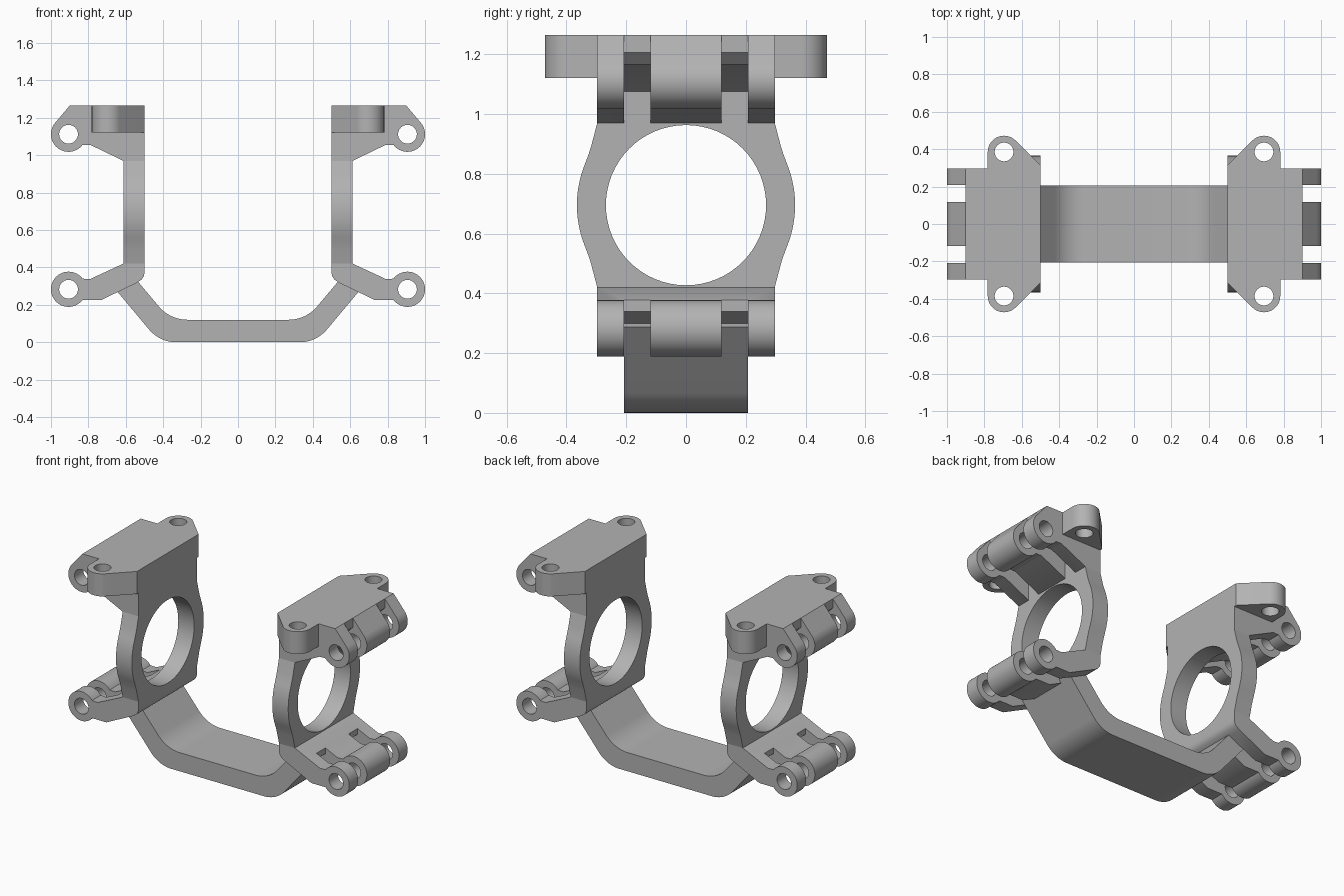
import bpy, bmesh
from math import radians, cos, sin
from mathutils import Vector

default = bpy.data.objects.get("Cube")
if default:
    bpy.data.objects.remove(default, do_unlink=True)

grey = bpy.data.materials.new("plain grey")
grey.use_nodes = True
GREY = (0.45, 0.45, 0.45, 1)
grey.diffuse_color = GREY
grey.node_tree.nodes["Principled BSDF"].inputs["Base Color"].default_value = GREY

# How a flat outline (a, b) at depth d maps to space, by extrusion axis
PLACE = {
    "x": lambda a, b, d: (d, a, b),
    "y": lambda a, b, d: (a, d, b),
    "z": lambda a, b, d: (a, b, d),
}


def arc(cx, cy, r, start, end, steps=24):
    angles = [radians(start + (end - start) * i / steps) for i in range(steps + 1)]
    return [(cx + r * cos(t), cy + r * sin(t)) for t in angles]


def circle(cx, cy, r):
    return arc(cx, cy, r, 0, 360, 64)[:-1]


def prism(name, outline, axis, lo, hi):
    bm = bmesh.new()
    place = PLACE[axis]
    face = bm.faces.new([bm.verts.new(place(a, b, lo)) for a, b in outline])
    ext = bmesh.ops.extrude_face_region(bm, geom=[face])
    verts = [g for g in ext["geom"] if isinstance(g, bmesh.types.BMVert)]
    bmesh.ops.translate(bm, verts=verts, vec=Vector(place(0, 0, hi - lo)))
    bmesh.ops.recalc_face_normals(bm, faces=bm.faces)
    mesh = bpy.data.meshes.new(name)
    bm.to_mesh(mesh)
    bm.free()
    obj = bpy.data.objects.new(name, mesh)
    bpy.context.collection.objects.link(obj)
    mesh.materials.append(grey)
    return obj


def activate(obj):
    bpy.ops.object.select_all(action="DESELECT")
    obj.select_set(True)
    bpy.context.view_layer.objects.active = obj


def cut(obj, outline, axis, lo, hi):
    cutter = prism("cutter", outline, axis, lo, hi)
    cutter.hide_render = True
    activate(obj)
    mod = obj.modifiers.new("cut", "BOOLEAN")
    mod.operation = "DIFFERENCE"
    mod.solver = "EXACT"
    mod.object = cutter
    bpy.ops.object.modifier_apply(modifier=mod.name)
    bpy.data.objects.remove(cutter, do_unlink=True)


def finish(obj, *axes):
    activate(obj)
    if axes:
        mod = obj.modifiers.new("mirror", "MIRROR")
        mod.use_axis = ["x" in axes, "y" in axes, False]
        mod.use_mirror_merge = False
        bpy.ops.object.modifier_apply(modifier=mod.name)
    bpy.ops.object.shade_smooth_by_angle(angle=radians(30))


IN, OUT, HALF = 0.5, 0.613, 0.297   # plate faces and half width
PIN_X, PIN_R, BORE = 0.906, 0.094, 0.05
UP_Z, LOW_Z, RING_Z = 1.112, 0.283, 0.695
SLOT = (0.118, 0.208)


def hinge(name, outline, slot, pin_z):
    obj = prism(name, outline, "y", -HALF, HALF)
    for side in (-1, 1):
        lo, hi = sorted(side * s for s in SLOT)
        cut(obj, slot, "y", lo, hi)
    cut(obj, circle(PIN_X, pin_z, BORE), "y", -1, 1)
    finish(obj, "x")


# Upper hinge block with two slots between its three knuckles
hinge("upper_hinge",
      [(IN, 1.265), (0.9, 1.265)] + arc(PIN_X, UP_Z, PIN_R, 40, -143, 40)
      + [(0.79, 1.055), (OUT, 0.97), (IN, 0.97)],
      [(OUT, 0.9), (OUT, 1.075), (0.8, 1.165), (0.86, 1.165), (0.9, 1.205),
       (0.9, 1.4), (1.1, 1.4), (1.1, 0.9)], UP_Z)

# Lower hinge arm
hinge("lower_hinge",
      [(IN, 0.42), (OUT, 0.42), (0.79, 0.338)] + arc(PIN_X, LOW_Z, PIN_R, 143, -143, 56)
      + [(0.73, 0.226), (0.54, 0.318), (0.515, 0.335), (0.503, 0.353), (IN, 0.375)],
      [(0.705, 0.5), (0.705, 0.34), (0.62, 0.29), (0.62, 0.1), (1.1, 0.1), (1.1, 0.5)],
      LOW_Z)

# Upright ring plate with bulged flanks
flank = [(HALF, 0.42), (0.318, 0.5), (0.326, 0.525)] + arc(0, RING_Z, 0.365, -22, 22) \
    + [(0.326, 0.865), (0.318, 0.89), (HALF, 0.97)]
ring = prism("ring_plate", flank + [(-y, z) for y, z in reversed(flank)], "x", IN, OUT)
cut(ring, circle(0, RING_Z, 0.268), "x", 0.4, 0.7)
finish(ring, "x")

# Bolt ears on the top plate
ear = prism("bolt_ear", [(0.782, HALF), (IN, HALF), (IN, 0.313)]
            + arc(0.695, 0.385, 0.087, 135, 0), "z", 1.12, 1.265)
cut(ear, circle(0.695, 0.385, BORE), "z", 1, 1.4)
finish(ear, "x", "y")

# Bent strap joining both sides
under = arc(0.33, 0.19, 0.19, -90, -40) + [(0.66, 0.288)]
over = [(0.55, 0.342)] + arc(0.27, 0.32, 0.2, -40, -90)
half = under + over
strap = prism("bent_strap", half + [(-x, z) for x, z in reversed(half)], "y", -0.207, 0.207)
finish(strap)
